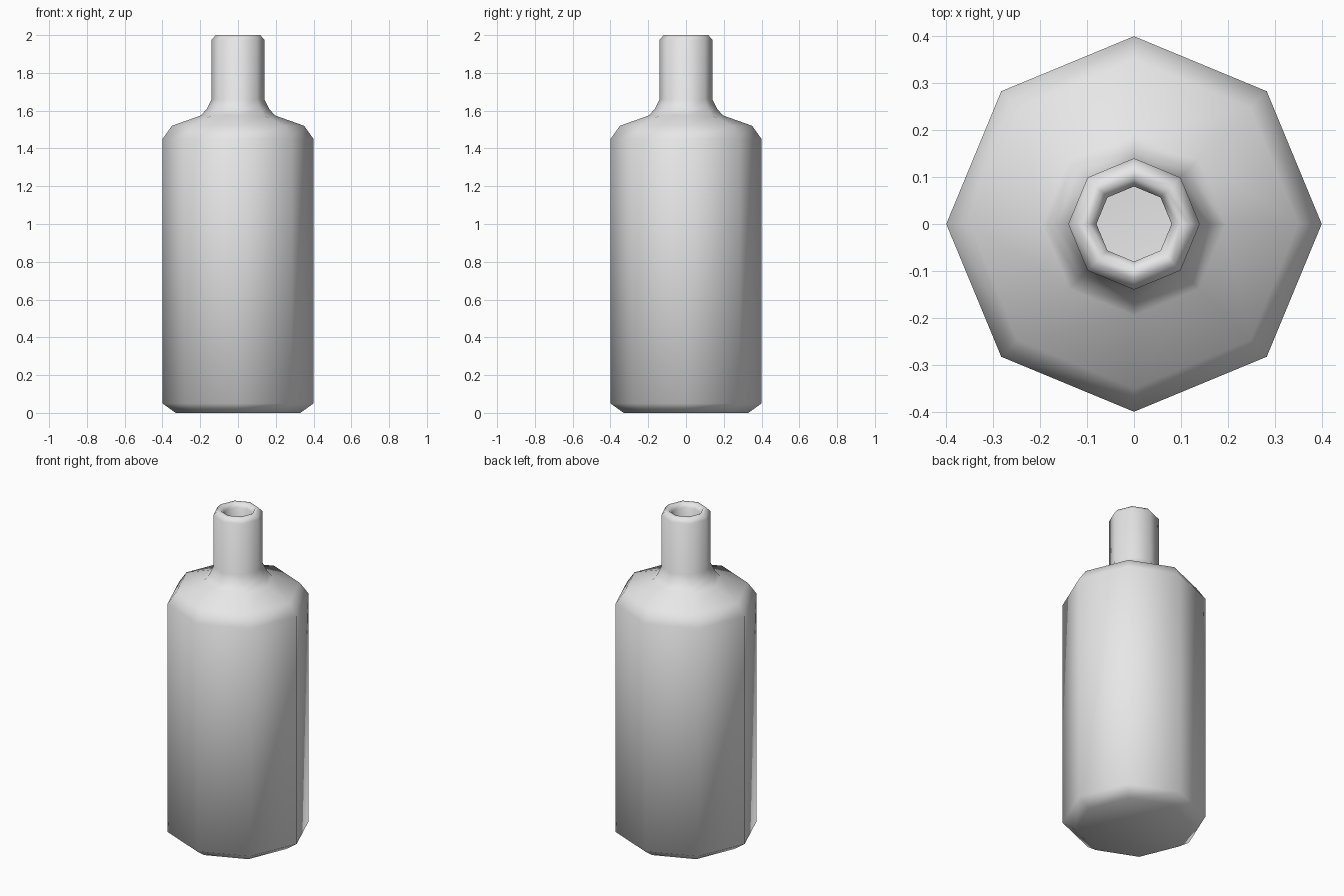
import bpy
import bmesh
from math import cos, sin, tau

cube = bpy.data.objects.get("Cube")
if cube:
    bpy.data.objects.remove(cube, do_unlink=True)

SIDES = 8


def make_material(name, colour):
    mat = bpy.data.materials.new(name)
    mat.use_nodes = True
    mat.diffuse_color = colour
    mat.node_tree.nodes["Principled BSDF"].inputs["Base Color"].default_value = colour
    return mat


def lathe(name, profile, mat):
    """Revolve (radius, height) points around z, closing both ends."""
    bm = bmesh.new()
    rings = [[bm.verts.new((r * cos(tau * i / SIDES), r * sin(tau * i / SIDES), z))
              for i in range(SIDES)] for r, z in profile]
    for low, high in zip(rings, rings[1:]):
        for i in range(SIDES):
            j = (i + 1) % SIDES
            bm.faces.new((low[i], low[j], high[j], high[i]))
    bm.faces.new(rings[0][::-1])
    bm.faces.new(rings[-1])
    bmesh.ops.recalc_face_normals(bm, faces=bm.faces)
    for face in bm.faces:
        face.smooth = True
    mesh = bpy.data.meshes.new(name)
    bm.to_mesh(mesh)
    bm.free()
    mesh.materials.append(mat)
    obj = bpy.data.objects.new(name, mesh)
    bpy.context.collection.objects.link(obj)
    return obj


grey = make_material("plain grey", (0.8, 0.8, 0.8, 1))

# Outer wall from the base up to the lip
body = [(0.33, 0), (0.4, 0.05), (0.4, 1.45), (0.35, 1.52)]
neck = [(0.195, 1.575), (0.165, 1.61), (0.14, 1.66), (0.14, 1.975)]
lip = [(0.118, 2), (0.098, 2), (0.08, 1.975)]
# Inner wall back down to the inside floor
inside = [(0.08, 1.66), (0.14, 1.53), (0.34, 1.43), (0.34, 0.08), (0.27, 0.06)]

lathe("bottle", body + neck + lip + inside, grey)
